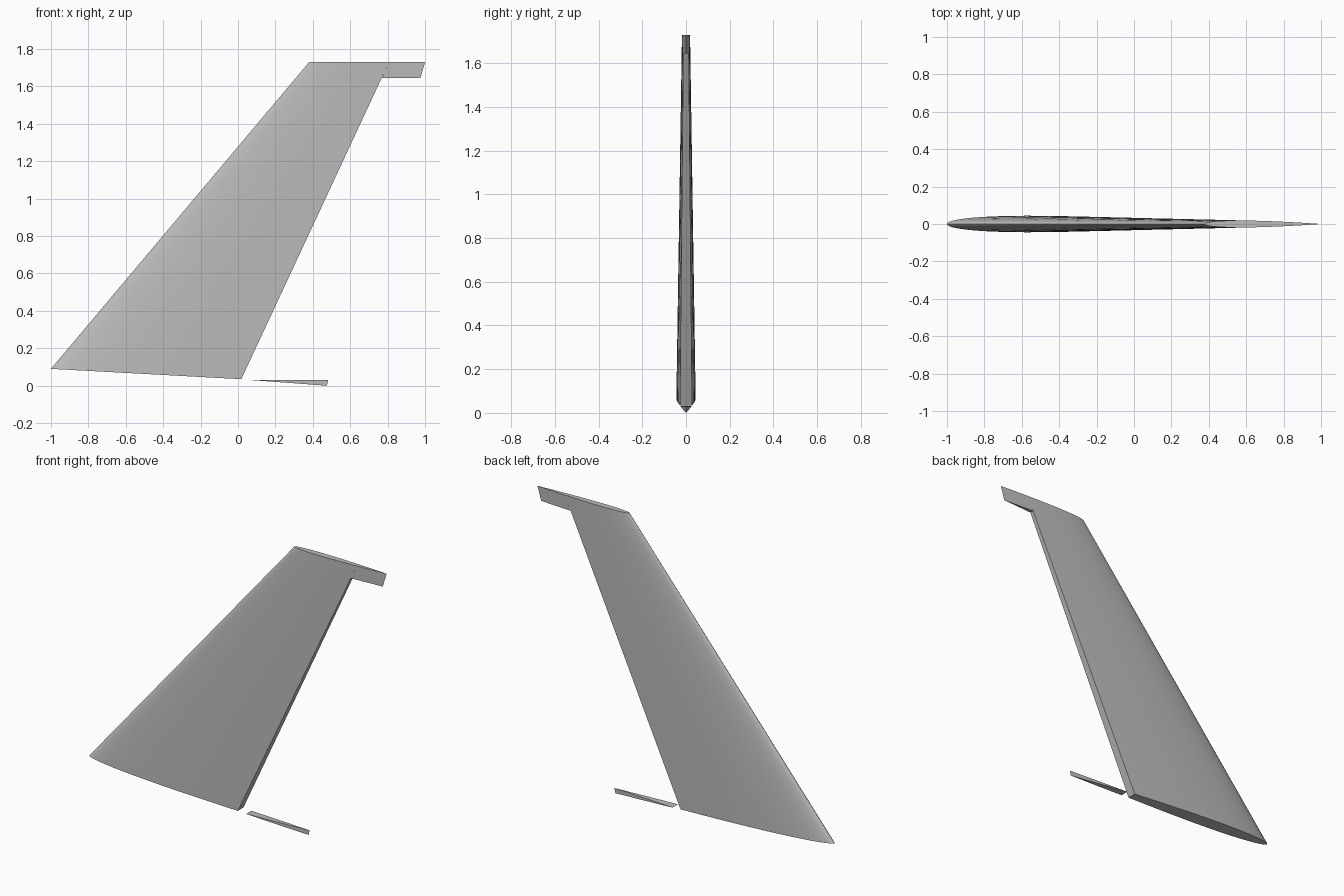
import bpy, bmesh, math
from mathutils import Vector

cube = bpy.data.objects.get("Cube")
if cube:
    bpy.data.objects.remove(cube)

grey = bpy.data.materials.new("light grey paint")
grey.use_nodes = True
grey.diffuse_color = (0.5, 0.5, 0.5, 1)
grey.node_tree.nodes["Principled BSDF"].inputs["Base Color"].default_value = (0.5, 0.5, 0.5, 1)

THICKNESS = 0.06
HINGE = 0.69  # chord fraction of the flat rear face


def half_thickness(f):
    """Symmetric airfoil half thickness at chord fraction f, for a unit chord."""
    return 5 * THICKNESS * (0.2969 * math.sqrt(f) - 0.126 * f - 0.3516 * f**2
                            + 0.2843 * f**3 - 0.1036 * f**4)


def section(lead, trail, f0, f1, steps):
    """Closed loop of airfoil points from chord fraction f0 to f1."""
    chord = trail[0] - lead[0]
    # points crowd towards the rounded nose
    fs = [f0 + (f1 - f0) * (i / steps) ** 2 for i in range(steps + 1)]
    a, b = Vector((lead[0], 0, lead[1])), Vector((trail[0], 0, trail[1]))

    def point(f, side):
        return a.lerp(b, f) + Vector((0, side * chord * max(half_thickness(f), 0), 0))
    return [point(f, -1) for f in fs] + [point(f, 1) for f in reversed(fs)]


def loft(name, bottom, top, f0, f1, steps=14):
    """Skin between two airfoil sections, closed at both ends."""
    bm = bmesh.new()
    loops = [[bm.verts.new(p) for p in section(*ends, f0, f1, steps)]
             for ends in (bottom, top)]
    n = len(loops[0])
    for i in range(n):
        j = (i + 1) % n
        bm.faces.new((loops[0][i], loops[0][j], loops[1][j], loops[1][i]))
    for loop in loops:
        for i in range(steps):
            bm.faces.new((loop[i], loop[i + 1], loop[n - 2 - i], loop[n - 1 - i]))
    bmesh.ops.remove_doubles(bm, verts=bm.verts, dist=1e-5)
    bmesh.ops.recalc_face_normals(bm, faces=bm.faces)
    mesh = bpy.data.meshes.new(name)
    bm.to_mesh(mesh)
    bm.free()
    mesh.materials.append(grey)
    obj = bpy.data.objects.new(name, mesh)
    bpy.context.collection.objects.link(obj)
    bpy.ops.object.select_all(action='DESELECT')
    obj.select_set(True)
    bpy.context.view_layer.objects.active = obj
    bpy.ops.object.shade_smooth_by_angle(angle=math.radians(35))
    return obj


# Each section is (leading edge, trailing edge), given as x and z
root = ((-1.0, 0.09), (0.475, 0.01))
notch = ((0.309, 1.645), (0.975, 1.645))
tip = ((0.38, 1.73), (1.0, 1.73))

# Main swept fin, ahead of the rear cut-out
loft("fin", root, tip, 0, HINGE)
# Small trailing tab at the top
loft("tip_tab", notch, tip, HINGE, 1, 4)
# Thin wedge left below the rear cut-out
loft("root_wedge", ((-1.0, 0.109), (0.475, 0.0)), ((-1.0, 0.032), (0.482, 0.03)), 0.727, 1, 4)
